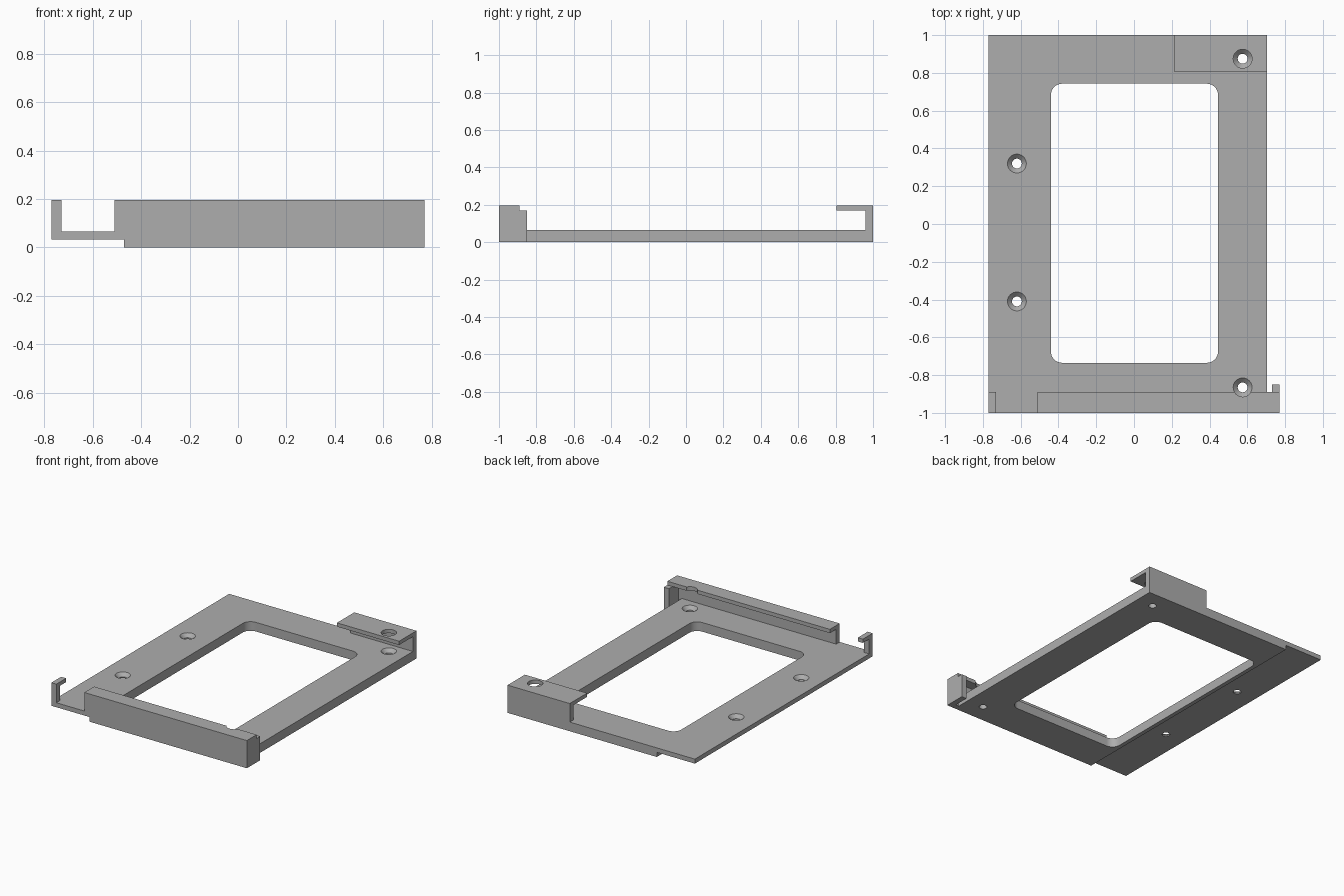
import bpy, bmesh, math

if "Cube" in bpy.data.objects:
    bpy.data.objects.remove(bpy.data.objects["Cube"])

grey = bpy.data.materials.new("plain_grey")
grey.diffuse_color = (0.42, 0.42, 0.42, 1)
grey.use_nodes = True
grey.node_tree.nodes["Principled BSDF"].inputs["Base Color"].default_value = grey.diffuse_color


def prism(name, profile, axis, a, b):
    """Extrude a 2D profile along an axis: 'x' takes (y, z), 'y' (x, z), 'z' (x, y)."""
    place = {"x": lambda p: (a, p[0], p[1]),
             "y": lambda p: (p[0], a, p[1]),
             "z": lambda p: (p[0], p[1], a)}[axis]
    bm = bmesh.new()
    face = bm.faces.new([bm.verts.new(place(p)) for p in profile])
    ext = bmesh.ops.extrude_face_region(bm, geom=[face])
    move = [b - a if k == axis else 0 for k in "xyz"]
    bmesh.ops.translate(bm, vec=move,
                        verts=[v for v in ext["geom"] if isinstance(v, bmesh.types.BMVert)])
    bmesh.ops.recalc_face_normals(bm, faces=bm.faces)
    return finish(name, bm)


def finish(name, bm):
    me = bpy.data.meshes.new(name)
    bm.to_mesh(me)
    bm.free()
    me.materials.append(grey)
    ob = bpy.data.objects.new(name, me)
    bpy.context.collection.objects.link(ob)
    return ob


def box(name, x0, x1, y0, y1, z0, z1):
    return prism(name, [(x0, y0), (x1, y0), (x1, y1), (x0, y1)], "z", z0, z1)


def boolean(target, other, op):
    m = target.modifiers.new("bool", "BOOLEAN")
    m.operation, m.solver, m.object = op, "EXACT", other
    bpy.context.view_layer.objects.active = target
    bpy.ops.object.modifier_apply(modifier=m.name)
    bpy.data.objects.remove(other)


def screw_cutter(x, y, top, n=32):
    """Turned cutter: screw hole, countersink, and driver access above."""
    rings = [(0.026, -0.1), (0.026, top - 0.024), (0.05, top), (0.05, 0.4)]
    bm = bmesh.new()
    loops = [[bm.verts.new((x + r * math.cos(math.tau * i / n),
                            y + r * math.sin(math.tau * i / n), z)) for i in range(n)]
             for r, z in rings]
    for lo, hi in zip(loops, loops[1:]):
        for i in range(n):
            j = (i + 1) % n
            bm.faces.new((lo[i], lo[j], hi[j], hi[i]))
    bm.faces.new(loops[0][::-1])
    bm.faces.new(loops[-1])
    return finish("screw_cutter", bm)


T, TOP, LIP = 0.065, 0.197, 0.17   # plate top, overall height, underside of lips

# base plate with a thinner strip along the left
plate = prism("mounting_frame",
              [(-0.77, 0.033), (-0.47, 0.033), (-0.47, 0), (0.705, 0), (0.705, T), (-0.77, T)],
              "y", -1, 1)

# hooked walls: front rail, left front hook, rear clip
front = [(-1, T), (-0.96, T), (-0.96, LIP), (-0.89, LIP), (-0.89, TOP), (-1, TOP)]
rear = [(1, T), (0.96, T), (0.96, LIP), (0.805, LIP), (0.805, TOP), (1, TOP)]
parts = [prism("front_rail", front, "x", -0.51, 0.77),
         prism("left_hook", front, "x", -0.77, -0.73),
         prism("rear_clip", rear, "x", 0.215, 0.705),
         box("rail_end_base", 0.705, 0.77, -1, -0.96, 0, T),
         box("rail_end_stop", 0.73, 0.77, -1, -0.85, 0, LIP)]
for p in parts:
    boolean(plate, p, "UNION")

# rounded window
R, outline = 0.06, []
for cx, cy, start in ((0.445, 0.743, 0), (-0.44, 0.743, 90), (-0.44, -0.735, 180), (0.445, -0.735, 270)):
    ox, oy = cx - math.copysign(R, cx), cy - math.copysign(R, cy)
    for i in range(9):
        t = math.radians(start + 90 * i / 8)
        outline.append((ox + R * math.cos(t), oy + R * math.sin(t)))
boolean(plate, prism("window_cutter", outline, "z", -0.1, 0.12), "DIFFERENCE")

# countersunk screw holes
for x, y in ((-0.62, 0.32), (-0.62, -0.41), (0.575, 0.875), (0.575, -0.865)):
    boolean(plate, screw_cutter(x, y, T), "DIFFERENCE")

# smooth only the round holes and window corners
plate.select_set(True)
bpy.context.view_layer.objects.active = plate
bpy.ops.object.shade_smooth_by_angle(angle=math.radians(25))
